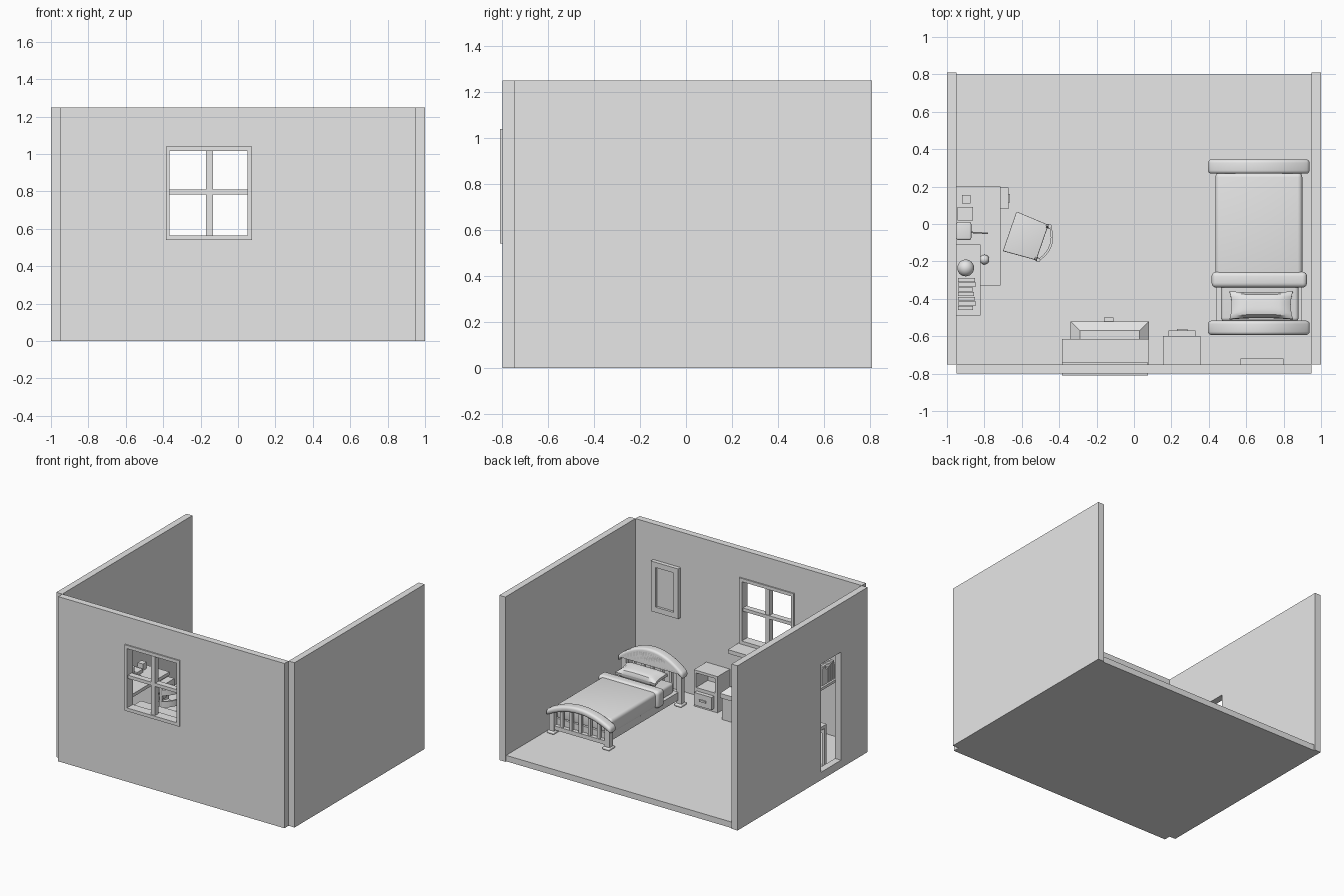
import bpy, bmesh, math
from mathutils import Matrix, Vector

cube = bpy.data.objects.get("Cube")
if cube:
    bpy.data.objects.remove(cube, do_unlink=True)

grey = bpy.data.materials.new("plain_grey")
grey.use_nodes = True
grey.diffuse_color = (0.8, 0.8, 0.8, 1)
grey.node_tree.nodes["Principled BSDF"].inputs["Base Color"].default_value = grey.diffuse_color
parts = []


def finish(name, bm, matrix=None):
    """Turn a bmesh into a named grey object."""
    bmesh.ops.recalc_face_normals(bm, faces=bm.faces)
    if matrix:
        bm.transform(matrix)
    mesh = bpy.data.meshes.new(name)
    bm.to_mesh(mesh)
    bm.free()
    mesh.materials.append(grey)
    obj = bpy.data.objects.new(name, mesh)
    bpy.context.collection.objects.link(obj)
    parts.append(obj)
    return obj


def round_edges(bm, width):
    if width:
        bmesh.ops.bevel(bm, geom=bm.edges[:], offset=width, segments=4,
                        profile=0.5, affect='EDGES', clamp_overlap=True)


def box(name, xs, ys, zs, bevel=0, matrix=None, taper=0):
    """Box between limits; taper pulls the top face inwards."""
    bm = bmesh.new()
    bmesh.ops.create_cube(bm, size=1)
    for v in bm.verts:
        inset = taper if v.co.z > 0 else 0
        for i, (low, high) in enumerate((xs, ys, zs)):
            pull = inset if i < 2 else 0
            v.co[i] = high - pull if v.co[i] > 0 else low + pull
    round_edges(bm, bevel)
    return finish(name, bm, matrix)


def prism(name, outline, depth, axis, bevel=0, matrix=None):
    """Extrude a flat outline along y or z."""
    bm = bmesh.new()
    place = (lambda u, v, w: (u, w, v)) if axis == "y" else (lambda u, v, w: (u, v, w))
    face = bm.faces.new([bm.verts.new(place(u, v, depth[0])) for u, v in outline])
    moved = bmesh.ops.extrude_face_region(bm, geom=[face])["geom"]
    shift = Vector(place(0, 0, depth[1] - depth[0]))
    bmesh.ops.translate(bm, vec=shift, verts=[g for g in moved if isinstance(g, bmesh.types.BMVert)])
    if bevel:
        rim = [e for e in bm.edges if e.calc_face_angle(0) > math.radians(40)]
        bmesh.ops.bevel(bm, geom=rim, offset=bevel, segments=4, profile=0.5,
                        affect='EDGES', clamp_overlap=True)
    return finish(name, bm, matrix)


def ring(name, outer, inner, depth, axis="y"):
    """Rectangular plate with a rectangular opening: (u0, u1, v0, v1)."""
    bm = bmesh.new()
    place = (lambda u, v, w: (u, w, v)) if axis == "y" else (lambda u, v, w: (w, u, v))
    loops = []
    for (a, b, c, d), w in ((outer, depth[0]), (outer, depth[1]), (inner, depth[1]), (inner, depth[0])):
        loops.append([bm.verts.new(place(u, v, w)) for u, v in ((a, c), (b, c), (b, d), (a, d))])
    for k in range(4):
        here, there = loops[k], loops[(k + 1) % 4]
        for i in range(4):
            j = (i + 1) % 4
            bm.faces.new((here[i], here[j], there[j], there[i]))
    return finish(name, bm)


def rod(name, start, end, radius, matrix=None):
    a, b = Vector(start), Vector(end)
    bm = bmesh.new()
    bmesh.ops.create_cone(bm, cap_ends=True, segments=16, radius1=radius, radius2=radius, depth=(b - a).length)
    turn = (b - a).to_track_quat("Z", "Y").to_matrix().to_4x4()
    bm.transform(Matrix.Translation((a + b) / 2) @ turn)
    return finish(name, bm, matrix)


def ball(name, centre, radius):
    bm = bmesh.new()
    bmesh.ops.create_uvsphere(bm, u_segments=24, v_segments=14, radius=radius)
    return finish(name, bm, Matrix.Translation(centre))


FLOOR = 0.045
WALL = (-0.80, -0.75)
INSIDE = WALL[1]

# Room shell: floor, plain wall, wall with doorway, wall with window
box("floor", (-0.95, 0.95), (INSIDE, 0.80), (0, FLOOR))
box("left_wall", (0.95, 1), (INSIDE, 0.81), (0, 1.25))
ring("right_wall", (INSIDE, 0.81, 0, 1.25), (-0.43, -0.19, 0.06, 0.88), (-1, -0.95), axis="x")
ring("front_wall", (-0.95, 0.95, 0, 1.25), (-0.38, 0.07, 0.55, 1.03), WALL)

# Window with cross bars and inner sill
ring("window_frame", (-0.385, 0.075, 0.54, 1.04), (-0.365, 0.05, 0.565, 1.015), (-0.81, -0.74))
box("window_upright", (-0.17, -0.135), (-0.80, -0.76), (0.56, 1.02))
box("window_crossbar", (-0.37, 0.06), (-0.80, -0.755), (0.785, 0.81))
box("window_sill", (-0.385, 0.08), (INSIDE, -0.615), (0.51, 0.54))

# Picture on the wall
ring("picture_frame", (0.57, 0.80, 0.60, 0.98), (0.61, 0.76, 0.64, 0.94), (INSIDE, -0.72))
box("picture_panel", (0.60, 0.77), (INSIDE, -0.738), (0.63, 0.95))

# Bed ends: arched rail, posts, slats and feet
BED = 0.667


def bed_end(name, y, low, rise):
    half = 0.272
    arch = lambda t: low + rise * (1 - t * t)
    steps = [i / 8 for i in range(-8, 9)]
    outline = [(BED + half * t, arch(t)) for t in steps]
    outline += [(BED + half * t, arch(t) - 0.045) for t in reversed(steps)]
    prism(name + "_rail", outline, (y - 0.038, y + 0.038), "y", bevel=0.018)
    for i in range(7):
        t = (i - 3) / 3.5
        x = BED + half * t
        end = i in (0, 6)
        thick = 0.02 if end else 0.011
        box(name + "_slat", (x - thick, x + thick), (y - thick, y + thick),
            (FLOOR if end else 0.08, arch(t) - 0.03))
        if end:
            box(name + "_foot", (x - 0.03, x + 0.03), (y - 0.036, y + 0.036), (FLOOR, 0.065), bevel=0.008)
    box(name + "_lower_rail", (BED - 0.235, BED + 0.235), (y - 0.015, y + 0.015), (0.075, 0.105))


bed_end("headboard", -0.555, 0.305, 0.115)
bed_end("footboard", 0.307, 0.22, 0.08)

# Bedding
box("bed_base", (0.44, 0.895), (-0.54, 0.29), (0.09, 0.15))
box("mattress", (0.465, 0.88), (-0.52, 0.26), (0.14, 0.225), bevel=0.02)
box("blanket", (0.435, 0.90), (-0.33, 0.275), (0.135, 0.25), bevel=0.025)
box("blanket_fold", (0.415, 0.925), (-0.34, -0.255), (0.13, 0.262), bevel=0.025)
bm = bmesh.new()
bmesh.ops.create_cube(bm, size=2)
bmesh.ops.subdivide_edges(bm, edges=bm.edges[:], cuts=9, use_grid_fill=True)
for v in bm.verts:
    u, w = v.co.x, v.co.y
    puff = 0.25 + 0.75 * math.sqrt((1 - u ** 4) * (1 - w ** 4))
    v.co = (u * (0.17 - 0.012 * (1 - w * w)), w * (0.075 - 0.008 * (1 - u * u)), v.co.z * puff * 0.04)
finish("pillow", bm, Matrix.Translation((0.68, -0.435, 0.262)) @ Matrix.Rotation(math.radians(-8), 4, "X"))

# Nightstand: open shelf above a drawer pulled slightly out
ring("nightstand_case", (0.155, 0.355, FLOOR, 0.32), (0.175, 0.335, 0.19, 0.30), (INSIDE, -0.60))
box("nightstand_back", (0.16, 0.35), (INSIDE, -0.74), (0.06, 0.31))
box("nightstand_drawer", (0.185, 0.33), (-0.70, -0.57), (0.07, 0.165))
box("nightstand_handle", (0.23, 0.285), (-0.57, -0.562), (0.11, 0.125))

# Storage chest with hipped lid
box("chest_body", (-0.33, 0.07), (-0.745, -0.53), (FLOOR, 0.21))
box("chest_lid", (-0.34, 0.08), (INSIDE, -0.52), (0.21, 0.245))
box("chest_lid_top", (-0.34, 0.08), (INSIDE, -0.52), (0.245, 0.29), taper=0.05)
box("chest_latch", (-0.16, -0.11), (-0.53, -0.50), (0.17, 0.22))

# Desk with drawer stack, one drawer open
box("desk_top", (-0.95, -0.715), (-0.33, 0.20), (0.335, 0.36))
for x in (-0.94, -0.73):
    box("desk_leg", (x - 0.01, x + 0.01), (-0.325, -0.305), (FLOOR, 0.335))
box("desk_side_rail", (-0.94, -0.73), (-0.32, -0.31), (0.29, 0.335))
box("desk_cabinet", (-0.95, -0.725), (0.07, 0.20), (FLOOR, 0.335))
for i in range(3):
    low = 0.06 + i * 0.092
    pulled = -0.67 if i == 2 else -0.715
    box("desk_drawer", (-0.76, pulled), (0.08, 0.195), (low, low + 0.08))
    box("desk_drawer_handle", (pulled, pulled + 0.008), (0.115, 0.16), (low + 0.035, low + 0.048))

# Things on the desk
box("desk_cup", (-0.92, -0.875), (0.11, 0.155), (0.36, 0.41))
box("desk_book", (-0.945, -0.86), (0.02, 0.09), (0.36, 0.385))
box("desk_gadget", (-0.95, -0.87), (-0.085, 0.01), (0.36, 0.44), bevel=0.01)
rod("gadget_crank", (-0.87, -0.045, 0.41), (-0.78, -0.05, 0.41), 0.004)
ball("desk_ball", (-0.80, -0.19, 0.385), 0.026)

# Wall shelf with globe and books
box("wall_shelf", (-0.955, -0.82), (-0.49, -0.11), (0.64, 0.66))
rod("globe_base", (-0.90, -0.235, 0.66), (-0.90, -0.235, 0.67), 0.03)
rod("globe_stem", (-0.90, -0.235, 0.67), (-0.90, -0.235, 0.70), 0.007)
ball("globe", (-0.90, -0.235, 0.735), 0.045)
for i in range(7):
    y = -0.46 + i * 0.025
    reach = (i * 3 % 4) * 0.005
    box("shelf_book", (-0.94, -0.86 + reach), (y, y + 0.021), (0.66, 0.77 + reach * 2))

# Chair turned towards the desk, built facing +x
chair = Matrix.Translation((-0.575, -0.07, FLOOR)) @ Matrix.Rotation(math.radians(161), 4, "Z")
seat = [(-0.09, -0.10), (0.095, -0.112), (0.095, 0.112), (-0.09, 0.10)]
prism("chair_seat", seat, (0.165, 0.19), "z", bevel=0.006, matrix=chair)
for side in (-1, 1):
    rod("chair_front_leg", (0.08, side * 0.095, 0), (0.08, side * 0.09, 0.17), 0.01, chair)
    rod("chair_back_post", (-0.08, side * 0.09, 0), (-0.10, side * 0.095, 0.40), 0.011, chair)
    rod("chair_side_rung", (0.08, side * 0.093, 0.07), (-0.083, side * 0.09, 0.07), 0.006, chair)
bow = [(-0.095 - 0.035 * (1 - t * t), 0.095 * t) for t in (i / 5 for i in range(-5, 6))]
band = bow + [(x - 0.013, y) for x, y in reversed(bow)]
for low in (0.25, 0.34):
    prism("chair_back_rail", band, (low, low + 0.045), "z", matrix=chair)

# Smooth round parts, keep hard edges
bpy.ops.object.select_all(action='DESELECT')
for obj in parts:
    obj.select_set(True)
bpy.context.view_layer.objects.active = parts[0]
bpy.ops.object.shade_smooth_by_angle(angle=math.radians(35))
